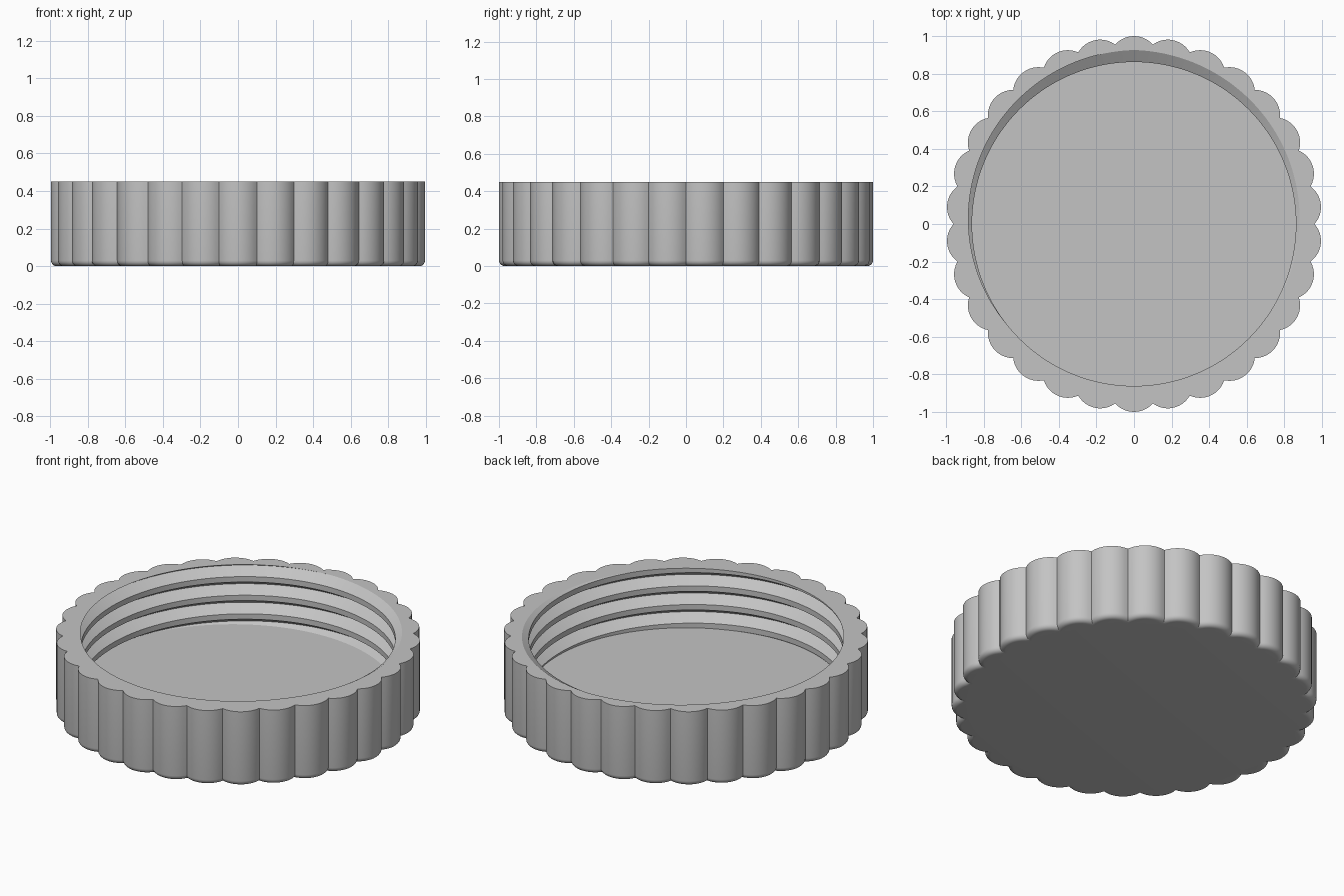
import bpy, bmesh
from math import pi, sin, cos, sqrt, radians

cube = bpy.data.objects.get("Cube")
if cube:
    bpy.data.objects.remove(cube, do_unlink=True)

# Overall sizes
HEIGHT, FLOOR, ROUND = 0.45, 0.09, 0.03
LOBES, STEPS = 30, 12
COLS = LOBES * STEPS
LOBE_CENTRE, LOBE_R = 0.865, 0.135
CREST, DEPTH = 0.862, 0.064
PITCH, HALF = 0.1125, 0.04          # thread pitch and half the groove width


def outer_radius(a, inset):
    """Scalloped outline: a ring of circular lobes, drawn in by an inset."""
    step = 2 * pi / LOBES
    phi = (a % step) - step / 2
    r = LOBE_R - inset
    return LOBE_CENTRE * cos(phi) + sqrt(r * r - (LOBE_CENTRE * sin(phi)) ** 2)


def groove_centre(a):
    """Height of the groove root, deepest at the rim towards the back."""
    return HEIGHT - PITCH * (a - pi / 2) / (2 * pi)


def inner_radius(a, z):
    d = (z - groove_centre(a) + PITCH / 2) % PITCH - PITCH / 2
    return CREST + DEPTH * max(0.0, 1 - abs(d) / HALF)


def outer_column(a):
    """Points from the underside, round the bottom edge, up to the rim."""
    pts = []
    for i in range(6):
        t = radians(90) * i / 5
        pts.append((outer_radius(a, ROUND * (1 - sin(t))), ROUND * (1 - cos(t))))
    pts.append((outer_radius(a, 0), HEIGHT))
    return pts


def inner_column(a):
    """Points from the rim down the threaded wall to the floor."""
    heights = [HEIGHT]
    for turn in range(2, -7, -1):
        for off in (HALF, 0, -HALF):
            z = groove_centre(a) + turn * PITCH + off
            heights.append(min(HEIGHT, max(FLOOR, z)))
    heights.append(FLOOR)
    return [(inner_radius(a, z), z) for z in heights]


# Sweep the wall section around the axis; the last column closes on the first
bm = bmesh.new()
columns = []
for c in range(COLS + 1):
    a = 2 * pi * c / COLS
    columns.append([bm.verts.new((r * cos(a), r * sin(a), z))
                    for r, z in outer_column(a) + inner_column(a)])
for left, right in zip(columns, columns[1:]):
    for k in range(len(left) - 1):
        bm.faces.new((left[k], right[k], right[k + 1], left[k + 1]))

# Underside and inner floor
bm.faces.new([col[0] for col in columns[:-1]])
bm.faces.new([col[-1] for col in columns[:-1]])
bmesh.ops.remove_doubles(bm, verts=bm.verts, dist=0.00005)
bmesh.ops.dissolve_degenerate(bm, edges=bm.edges, dist=0.00005)
bmesh.ops.recalc_face_normals(bm, faces=bm.faces)

mesh = bpy.data.meshes.new("screw_lid")
bm.to_mesh(mesh)
bm.free()
lid = bpy.data.objects.new("screw_lid", mesh)
bpy.context.collection.objects.link(lid)

# Plain grey plastic
grey = bpy.data.materials.new("mid_grey")
grey.use_nodes = True
colour = (0.55, 0.55, 0.55, 1)
grey.diffuse_color = colour
grey.node_tree.nodes["Principled BSDF"].inputs["Base Color"].default_value = colour
mesh.materials.append(grey)

# Smooth curves, crisp thread and rim edges
bpy.ops.object.select_all(action='DESELECT')
lid.select_set(True)
bpy.context.view_layer.objects.active = lid
bpy.ops.object.shade_smooth_by_angle(angle=radians(30))
